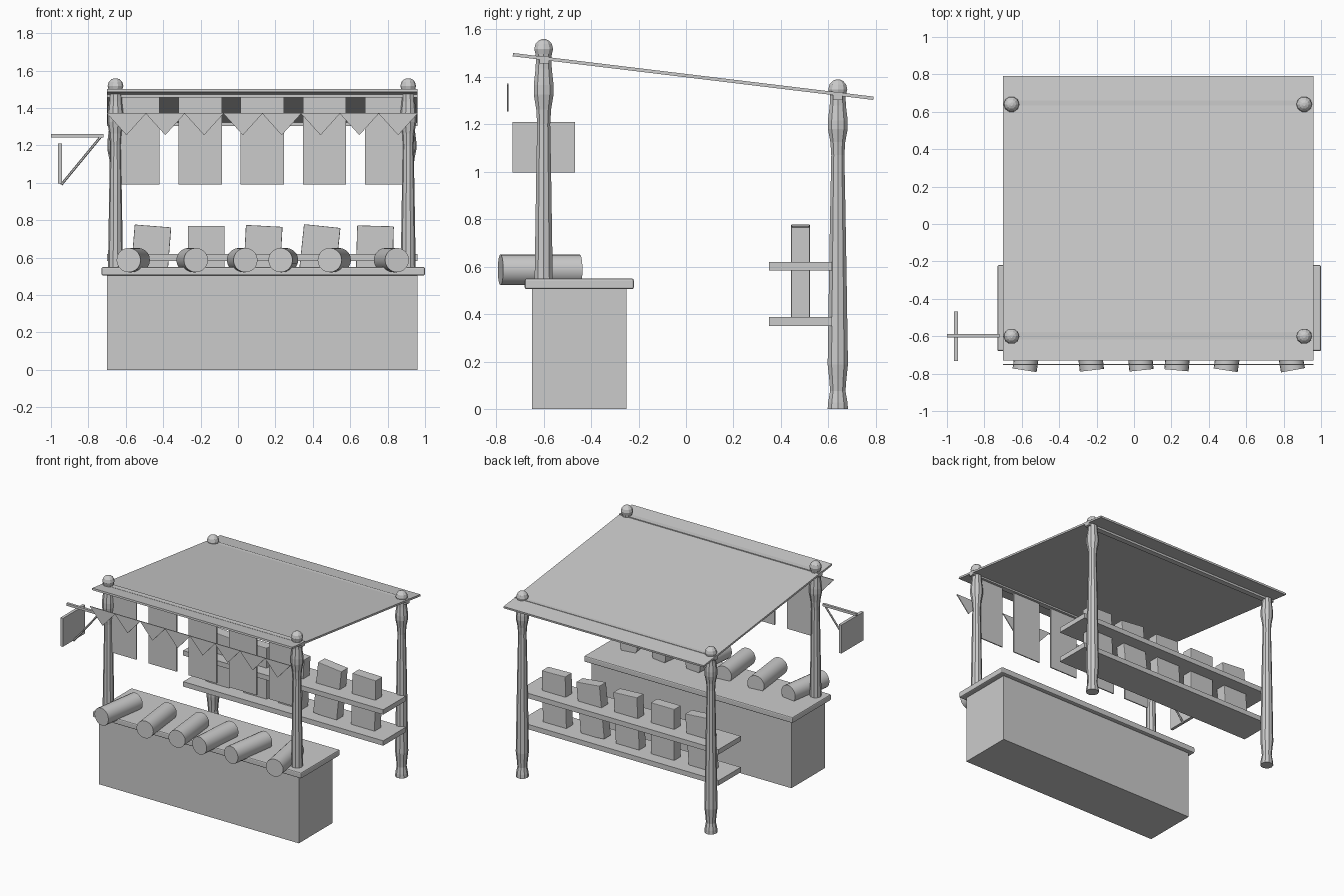
import bpy, bmesh, math
from mathutils import Vector, Matrix

if "Cube" in bpy.data.objects:
    bpy.data.objects.remove(bpy.data.objects["Cube"])

grey = bpy.data.materials.new("plain_grey")
grey.diffuse_color = (0.6, 0.6, 0.6, 1)
grey.use_nodes = True
grey.node_tree.nodes["Principled BSDF"].inputs["Base Color"].default_value = grey.diffuse_color


def finish(name, bm):
    bmesh.ops.recalc_face_normals(bm, faces=bm.faces)
    me = bpy.data.meshes.new(name)
    bm.to_mesh(me)
    bm.free()
    me.materials.append(grey)
    ob = bpy.data.objects.new(name, me)
    bpy.context.collection.objects.link(ob)
    return ob


def box(name, x, y, z, bevel=0, rot=None):
    """Box from (min, max) ranges, optionally turned about its centre."""
    bm = bmesh.new()
    size = [r[1] - r[0] for r in (x, y, z)]
    centre = Vector([(r[0] + r[1]) / 2 for r in (x, y, z)])
    bmesh.ops.create_cube(bm, size=1, matrix=Matrix.Diagonal((*size, 1)))
    ob = finish(name, bm)
    ob.location = centre
    if rot:
        ob.rotation_euler = rot
    if bevel:
        m = ob.modifiers.new("bevel", 'BEVEL')
        m.width, m.segments = bevel, 2
    return ob


def rod(name, a, b, radius, sides):
    """Closed cylinder between two points."""
    a, b = Vector(a), Vector(b)
    d = b - a
    bm = bmesh.new()
    mat = Matrix.Translation((a + b) / 2) @ d.to_track_quat('Z', 'Y').to_matrix().to_4x4()
    bmesh.ops.create_cone(bm, cap_ends=True, segments=sides, radius1=radius,
                          radius2=radius, depth=d.length, matrix=mat)
    return finish(name, bm)


def lathe(name, profile, sides, loc):
    bm = bmesh.new()
    rings = [[bm.verts.new((r * math.cos(2 * math.pi * i / sides),
                            r * math.sin(2 * math.pi * i / sides), z))
              for i in range(sides)] for r, z in profile]
    for lo, hi in zip(rings, rings[1:]):
        for i in range(sides):
            j = (i + 1) % sides
            bm.faces.new((lo[i], lo[j], hi[j], hi[i]))
    bm.faces.new(rings[0])
    bm.faces.new(rings[-1])
    ob = finish(name, bm)
    ob.location = loc
    return ob


# counter
box("counter_body", (-0.70, 0.96), (-0.65, -0.25), (0, 0.51))
box("counter_top", (-0.73, 1.0), (-0.68, -0.22), (0.505, 0.55), bevel=0.008)

# turned posts with ball finials
SHAFT = [(.045, 0), (.043, .02), (.034, .055), (.038, .09), (.045, .135), (.039, .4),
         (.034, .6), (.029, .77), (.033, .81), (.044, .85), (.044, .875), (.036, .92), (.034, .95)]
for x, side in ((-0.655, "left"), (0.91, "right")):
    for y, h, end in ((-0.6, 1.56, "front"), (0.64, 1.39, "back")):
        prof = [(r, t * h) for r, t in SHAFT]
        prof += [(0.042 * math.cos(a), h - 0.042 + 0.042 * math.sin(a))
                 for a in (math.radians(d) for d in (-30, 0, 30, 55, 78))]
        lathe(f"{end}_{side}_post", prof, 10, (x, y, 0))

# sloping canopy and the two beams carrying it
y0, y1, z0, z1 = -0.73, 0.79, 1.494, 1.31
slope = math.atan2(z1 - z0, y1 - y0)
length = math.hypot(y1 - y0, z1 - z0)
cy, cz = (y0 + y1) / 2, (z0 + z1) / 2
box("canopy", (-0.70, 0.96), (cy - length / 2, cy + length / 2),
    (cz - 0.007, cz + 0.007), rot=(slope, 0, 0))
box("front_beam", (-0.70, 0.96), (-0.618, -0.578), (1.456, 1.489))
box("back_beam", (-0.70, 0.96), (0.62, 0.66), (1.303, 1.336))

# hanging cloths
for i in range(5):
    x = -0.535 + 0.3325 * i
    box(f"hanging_cloth_{i + 1}", (x - 0.116, x + 0.116), (-0.604, -0.596), (0.99, 1.47))

# bunting: string and triangular flags
box("bunting_string", (-0.70, 0.96), (-0.754, -0.748), (1.367, 1.373))
step = 1.66 / 8
for i in range(8):
    x = -0.70 + step * i
    bm = bmesh.new()
    face = bm.faces.new([bm.verts.new(p) for p in (
        (x, -0.754, 1.37), (x + step / 2, -0.754, 1.255), (x + step, -0.754, 1.37))])
    new = bmesh.ops.extrude_face_region(bm, geom=[face])["geom"]
    bmesh.ops.translate(bm, vec=(0, 0.006, 0),
                        verts=[v for v in new if isinstance(v, bmesh.types.BMVert)])
    finish(f"bunting_flag_{i + 1}", bm)

# cloth rolls on the counter: front x, sideways drift to the back end
ROLLS = [(-0.585, .05), (-0.225, -.04), (0.04, -.035), (0.227, .03), (0.49, .05), (0.85, -.06)]
for i, (x, dx) in enumerate(ROLLS):
    ob = rod(f"cloth_roll_{i + 1}", (x, -0.782, 0.587), (x + dx, -0.448, 0.587), 0.065, 20)
    bpy.context.view_layer.objects.active = ob
    ob.select_set(True)
    bpy.ops.object.shade_smooth_by_angle(angle=math.radians(35))
    ob.select_set(False)

# back shelves
for name, z in (("lower_shelf", 0.35), ("upper_shelf", 0.583)):
    box(name, (-0.70, 0.96), (0.35, 0.615), (z, z + 0.037))

# upright goods standing through the shelves, slightly tilted
for i, tilt in enumerate((4.5, 0, 3, 6, 1.5)):
    x = -0.47 + 0.3 * i
    box(f"shelf_goods_{i + 1}", (x - 0.098, x + 0.098), (0.443, 0.522), (0.38, 0.77),
        bevel=0.004, rot=(0, math.radians(tilt), 0))

# side sign on its bracket
box("sign_arm", (-1.0, -0.72), (-0.607, -0.588), (1.242, 1.26))
box("sign_panel", (-0.962, -0.94), (-0.732, -0.468), (0.997, 1.21))
rod("sign_brace", (-0.945, -0.598, 0.99), (-0.735, -0.598, 1.245), 0.007, 6)
